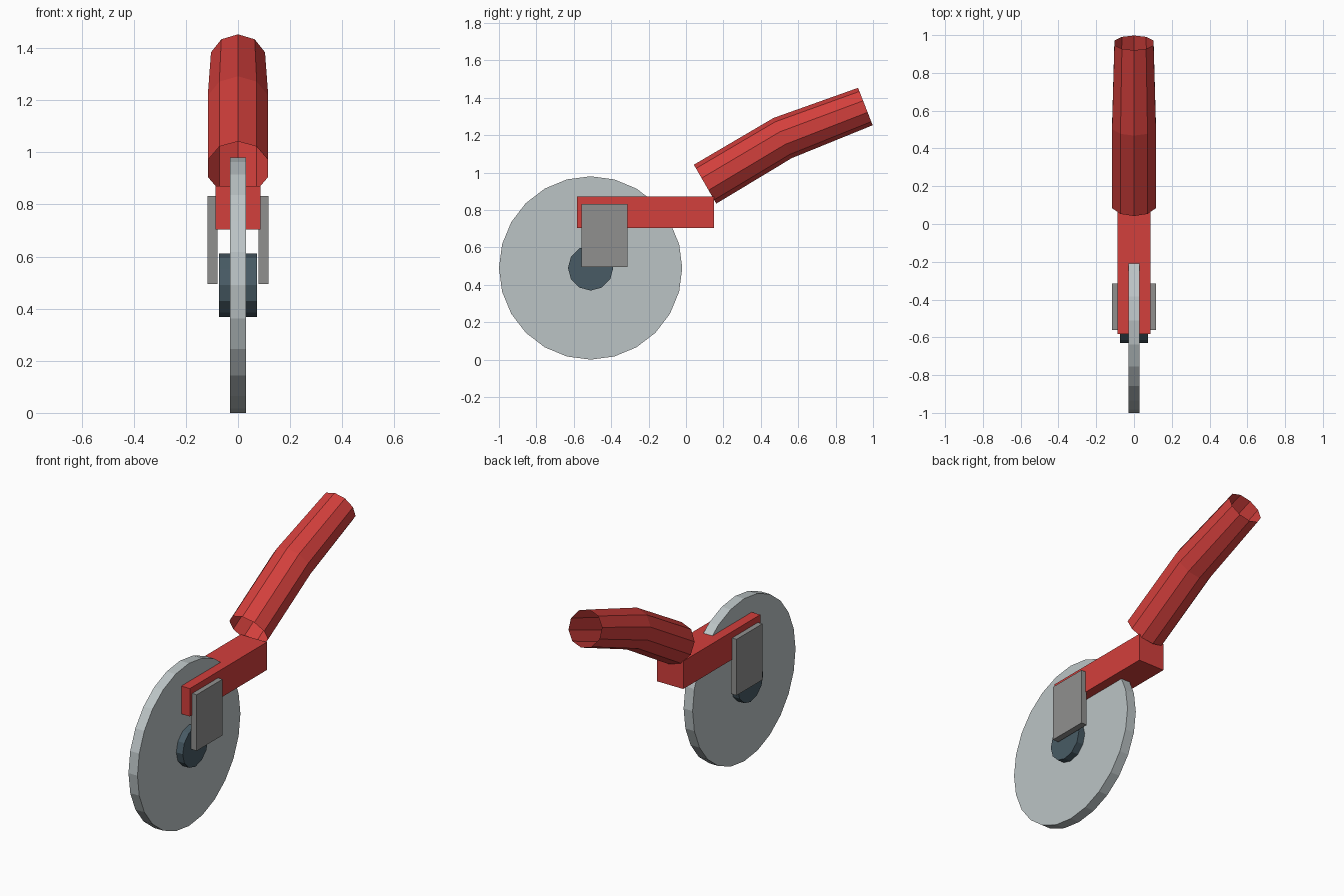
import bpy, bmesh
from math import sin, cos, pi
from mathutils import Vector, Matrix

if "Cube" in bpy.data.objects:
    bpy.data.objects.remove(bpy.data.objects["Cube"])


def material(name, rgb):
    m = bpy.data.materials.new(name)
    m.diffuse_color = (*rgb, 1)
    m.use_nodes = True
    m.node_tree.nodes["Principled BSDF"].inputs["Base Color"].default_value = m.diffuse_color
    return m


def finish(name, bm, mat):
    me = bpy.data.meshes.new(name)
    bm.to_mesh(me)
    bm.free()
    me.materials.append(mat)
    ob = bpy.data.objects.new(name, me)
    bpy.context.collection.objects.link(ob)
    return ob


def box(name, lo, hi, mat):
    lo, hi = Vector(lo), Vector(hi)
    bm = bmesh.new()
    bmesh.ops.create_cube(bm, size=1, matrix=Matrix.Translation((lo + hi) / 2)
                          @ Matrix.Diagonal((*(hi - lo), 1)))
    return finish(name, bm, mat)


def disc(name, radius, width, sides, mat):
    # cylinder along x, sharing the wheel centre, with a vertex at the top
    bm = bmesh.new()
    bmesh.ops.create_cone(bm, cap_ends=True, segments=sides, radius1=radius,
                          radius2=radius, depth=width,
                          matrix=Matrix.Translation((0, -0.51, 0.49))
                          @ Matrix.Rotation(pi / 2, 4, 'Y'))
    return finish(name, bm, mat)


red = material("red", (0.65, 0.05, 0.045))
steel = material("steel", (0.5, 0.55, 0.56))
slate = material("slate", (0.065, 0.105, 0.13))
grey = material("grey", (0.28, 0.28, 0.275))

# cutting wheel and hub
disc("blade", 0.49, 0.06, 24, steel)
disc("hub", 0.121, 0.146, 12, slate)

# arm and the two side brackets
box("arm", (-0.087, -0.583, 0.703), (0.087, 0.15, 0.871), red)
for side, a, b in (("left", -0.117, -0.079), ("right", 0.079, 0.117)):
    box(side + "_bracket", (a, -0.56, 0.495), (b, -0.314, 0.833), grey)

# bent ten-sided handle, open at both ends: top point, bottom point, half width
sections = [((0.042, 1.042), (0.162, 0.834), 0.122),
            ((0.468, 1.292), (0.565, 1.077), 0.122),
            ((0.920, 1.453), (0.998, 1.253), 0.109)]
bm = bmesh.new()
rings = []
for top, bottom, r in sections:
    t, b = Vector((0, *top)), Vector((0, *bottom))
    mid, up = (t + b) / 2, (t - b) / 2
    rings.append([bm.verts.new(mid + up * cos(i * pi / 5)
                               + Vector((r * sin(i * pi / 5), 0, 0)))
                  for i in range(10)])
for p, q in zip(rings, rings[1:]):
    for i in range(10):
        j = (i + 1) % 10
        bm.faces.new((p[i], q[i], q[j], p[j]))
bm.normal_update()
# make the tube's faces point outwards
top_face = max(bm.faces, key=lambda f: f.calc_center_median().z)
if top_face.normal.z < 0:
    bmesh.ops.reverse_faces(bm, faces=bm.faces[:])
finish("handle", bm, red)
